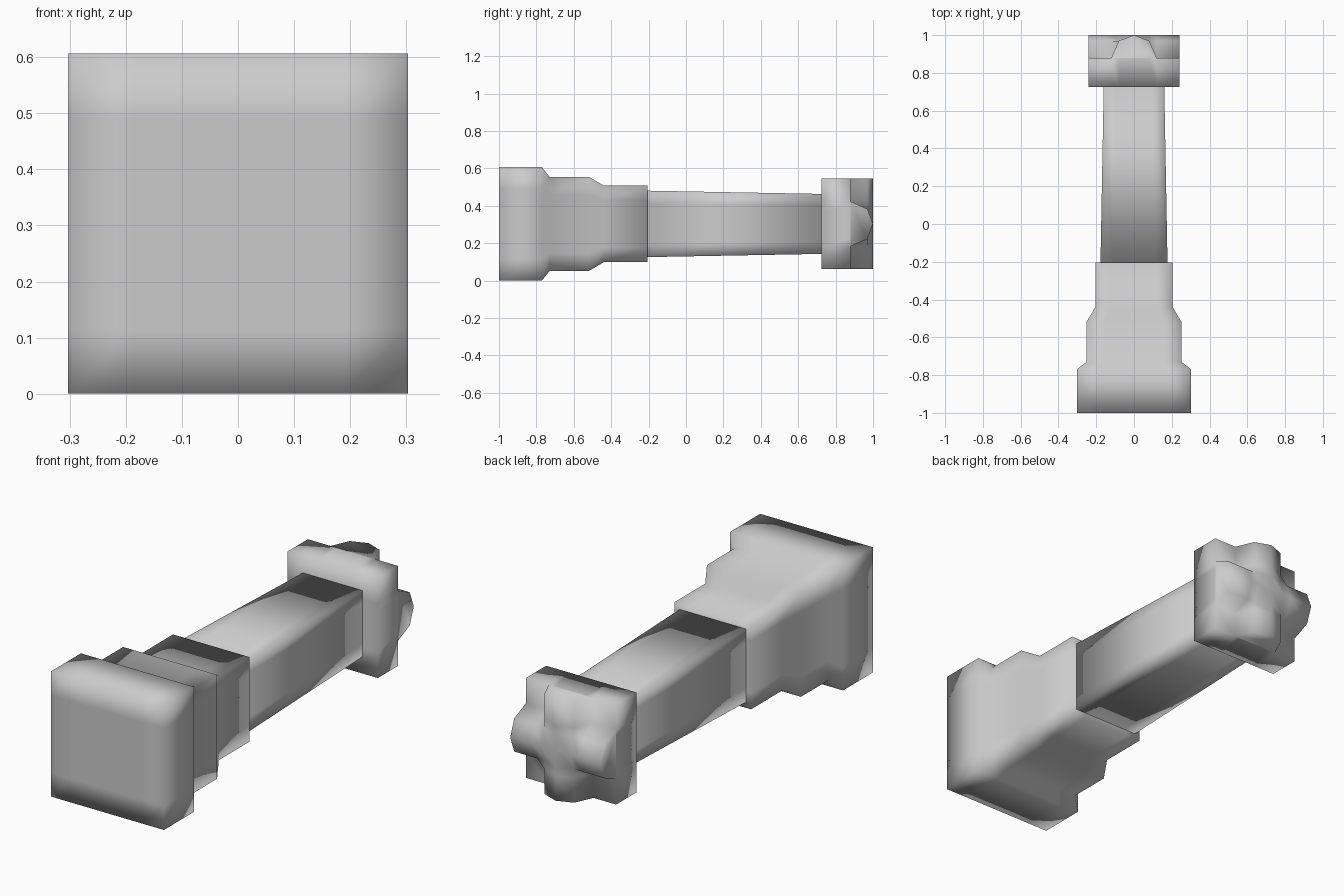
import bpy, bmesh

if "Cube" in bpy.data.objects:
    bpy.data.objects.remove(bpy.data.objects["Cube"])

CZ = 0.303          # height of the long axis, which runs along y
S = [-1, -0.62, 0.62, 1]   # cross-section divisions that shape the soft shading


def finish(bm, name):
    bmesh.ops.remove_doubles(bm, verts=bm.verts, dist=1e-5)
    bmesh.ops.recalc_face_normals(bm, faces=bm.faces)
    me = bpy.data.meshes.new(name)
    bm.to_mesh(me)
    bm.free()
    for p in me.polygons:
        p.use_smooth = True
    ob = bpy.data.objects.new(name, me)
    bpy.context.collection.objects.link(ob)
    return ob


def grid(bm, coords, height):
    """Square sheet facing along y, with y given by height(x, z)."""
    rows = [[bm.verts.new((x, height(x, z), CZ + z)) for x in coords] for z in coords]
    for a, b in zip(rows, rows[1:]):
        for i in range(len(coords) - 1):
            bm.faces.new((a[i], a[i + 1], b[i + 1], b[i]))


def skin(bm, profile, divs):
    """Square tube through (y, half width) stations."""
    d = divs[:-1]
    loop = ([(t, -1) for t in d] + [(1, t) for t in d]
            + [(-t, 1) for t in d] + [(-1, -t) for t in d])
    rings = [[bm.verts.new((u * r, y, CZ + v * r)) for u, v in loop] for y, r in profile]
    n = len(loop)
    for a, b in zip(rings, rings[1:]):
        for i in range(n):
            bm.faces.new((a[i], a[(i + 1) % n], b[(i + 1) % n], b[i]))


def square_part(name, profile):
    bm = bmesh.new()
    skin(bm, profile, S)
    for y, r in (profile[0], profile[-1]):
        grid(bm, [s * r for s in S], lambda x, z: y)
    return finish(bm, name)


# Stepped base and tapered shaft
square_part("stepped_base", [(-1, 0.303), (-0.77, 0.303), (-0.73, 0.252), (-0.52, 0.252),
                             (-0.44, 0.205), (-0.205, 0.205)])
square_part("shaft", [(-0.23, 0.178), (0.74, 0.16)])

# Head block with two rounded ridges crossing on its end
R = 0.242
DOME = {0: 1.0, 0.08: 0.97, 0.12: 0.88, R: 0.88}
steps = [-R, -0.12, -0.08, 0, 0.08, 0.12, R]
bm = bmesh.new()
skin(bm, [(0.725, R), (0.88, R)], [s / R for s in steps])
grid(bm, steps, lambda x, z: 0.725)
grid(bm, steps, lambda x, z: max(DOME[abs(x)], DOME[abs(z)]))

# Close the four ridge ends flush with the sides of the block
arc = [(t, DOME[abs(t)]) for t in steps[1:-1]]
for s in (-R, R):
    bm.faces.new([bm.verts.new((s, y, CZ + t)) for t, y in arc])
    bm.faces.new([bm.verts.new((t, y, CZ + s)) for t, y in arc])
finish(bm, "head")
